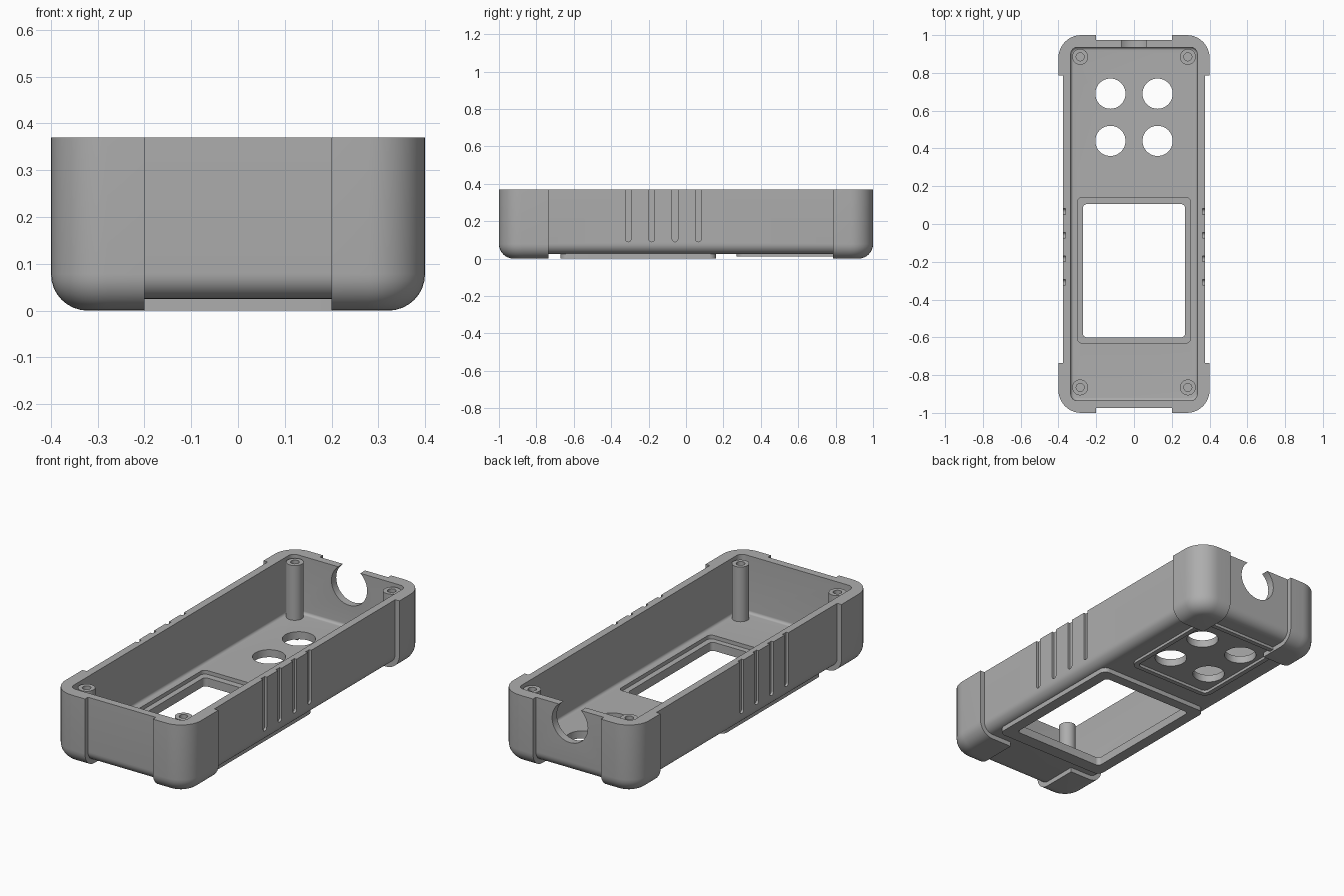
import bpy, bmesh, math
from mathutils import Matrix, Vector

cube = bpy.data.objects.get("Cube")
if cube:
    bpy.data.objects.remove(cube, do_unlink=True)

grey = bpy.data.materials.new("grey plastic")
grey.use_nodes = True
COLOUR = (0.42, 0.42, 0.42, 1)
grey.diffuse_color = COLOUR
grey.node_tree.nodes["Principled BSDF"].inputs["Base Color"].default_value = COLOUR


def finish(bm, name):
    bmesh.ops.recalc_face_normals(bm, faces=bm.faces)
    mesh = bpy.data.meshes.new(name)
    bm.to_mesh(mesh)
    bm.free()
    mesh.materials.append(grey)
    obj = bpy.data.objects.new(name, mesh)
    bpy.context.collection.objects.link(obj)
    return obj


def box(name, xs, ys, zs, r=0, bottom=0, axis=2, low_only=False):
    """Box whose edges along one axis are rounded by r, and whose base rim is rounded by bottom."""
    bm = bmesh.new()
    bmesh.ops.create_cube(bm, size=1)
    for v in bm.verts:
        v.co = Vector([lo if c < 0 else hi for c, (lo, hi) in zip(v.co, (xs, ys, zs))])

    def is_low(e):
        return all(abs(v.co.z - zs[0]) < 1e-5 for v in e.verts)

    def along(e):
        d = e.verts[0].co - e.verts[1].co
        return abs(d[axis]) > 0.999 * d.length

    if r:
        edges = [e for e in bm.edges if along(e) and (is_low(e) or not low_only)]
        bmesh.ops.bevel(bm, geom=edges, offset=r, segments=10, profile=0.5, affect='EDGES')
    if bottom:
        edges = [e for e in bm.edges if is_low(e)]
        bmesh.ops.bevel(bm, geom=edges, offset=bottom, segments=8, profile=0.5, affect='EDGES')
    return finish(bm, name)


def cylinder(name, centre, r, depth, along_y=False):
    bm = bmesh.new()
    m = Matrix.Translation(centre)
    if along_y:
        m = m @ Matrix.Rotation(math.pi / 2, 4, 'X')
    bmesh.ops.create_cone(bm, cap_ends=True, segments=40, radius1=r, radius2=r, depth=depth, matrix=m)
    return finish(bm, name)


def combine(obj, tool, operation='DIFFERENCE'):
    """Apply a boolean and throw the tool away."""
    mod = obj.modifiers.new("boolean", 'BOOLEAN')
    mod.operation, mod.solver, mod.object = operation, 'EXACT', tool
    tool.hide_render = True
    deps = bpy.context.evaluated_depsgraph_get()
    mesh = bpy.data.meshes.new_from_object(obj.evaluated_get(deps))
    obj.modifiers.clear()
    obj.data = mesh
    bpy.data.objects.remove(tool, do_unlink=True)


TOP = 0.37
WINDOW_Y = (-0.60, 0.105)

# Case body with four thicker corner bumpers
shell = box("case_shell", (-0.375, 0.375), (-0.975, 0.975), (0.025, TOP), 0.095, 0.055)
bumpers = box("bumpers", (-0.4, 0.4), (-1, 1), (0, TOP), 0.12, 0.078)
combine(bumpers, box("long_gap", (-0.2, 0.2), (-2, 2), (-1, 1)))
combine(bumpers, box("side_gap", (-1, 1), (-0.735, 0.785), (-1, 1)))
combine(shell, bumpers, 'UNION')

# Hollow interior
combine(shell, box("cavity", (-0.335, 0.335), (-0.935, 0.935), (0.065, 0.6), 0.035, 0.015))

# Screen window and its inner ledge
combine(shell, box("window_cut", (-0.27, 0.27), WINDOW_Y, (-0.1, 0.2), 0.02))
combine(shell, box("ledge_cut", (-0.3, 0.3), (-0.63, 0.14), (0.045, 0.2), 0.025))

# Four button holes
for x in (-0.125, 0.125):
    for y in (0.44, 0.69):
        combine(shell, cylinder("button_cut", (x, y, 0.05), 0.08, 0.3))

# Cable opening in the back wall, with a narrower slot up to the rim
combine(shell, cylinder("cable_cut", (0, 0.97, 0.287), 0.105, 0.2, True))
combine(shell, box("cable_slot", (-0.065, 0.065), (0.87, 1.07), (0.3, 0.6)))

# Grip grooves on both sides
for side in (-1, 1):
    xs = sorted((side * 0.362, side * 0.45))
    for i in range(4):
        y = 0.066 - 0.125 * i
        combine(shell, box("groove_cut", xs, (y - 0.015, y + 0.015), (0.09, 0.6),
                           0.0145, axis=0, low_only=True))

# Raised frame around the window, underneath
frame = box("window_frame", (-0.33, 0.33), (-0.67, 0.16), (0, 0.027), 0.035)
combine(frame, box("frame_cut", (-0.27, 0.27), WINDOW_Y, (-0.1, 0.2), 0.02))

# Raised rim around the buttons, underneath
rim = box("button_rim", (-0.25, 0.25), (0.27, 0.86), (0.01, 0.027), 0.045)
combine(rim, box("rim_cut", (-0.225, 0.225), (0.295, 0.835), (-0.1, 0.2), 0.025))

# Screw posts in the four corners
posts = []
for x in (-0.285, 0.285):
    for y in (-0.865, 0.885):
        post = cylinder("screw_post", (x, y, 0.208), 0.042, 0.296)
        combine(post, cylinder("screw_cut", (x, y, 0.3), 0.021, 0.3))
        posts.append(post)

# Smooth curves, sharp edges
bpy.ops.object.select_all(action='DESELECT')
for obj in [shell, frame, rim] + posts:
    obj.select_set(True)
bpy.context.view_layer.objects.active = shell
bpy.ops.object.shade_smooth_by_angle(angle=math.radians(30))
